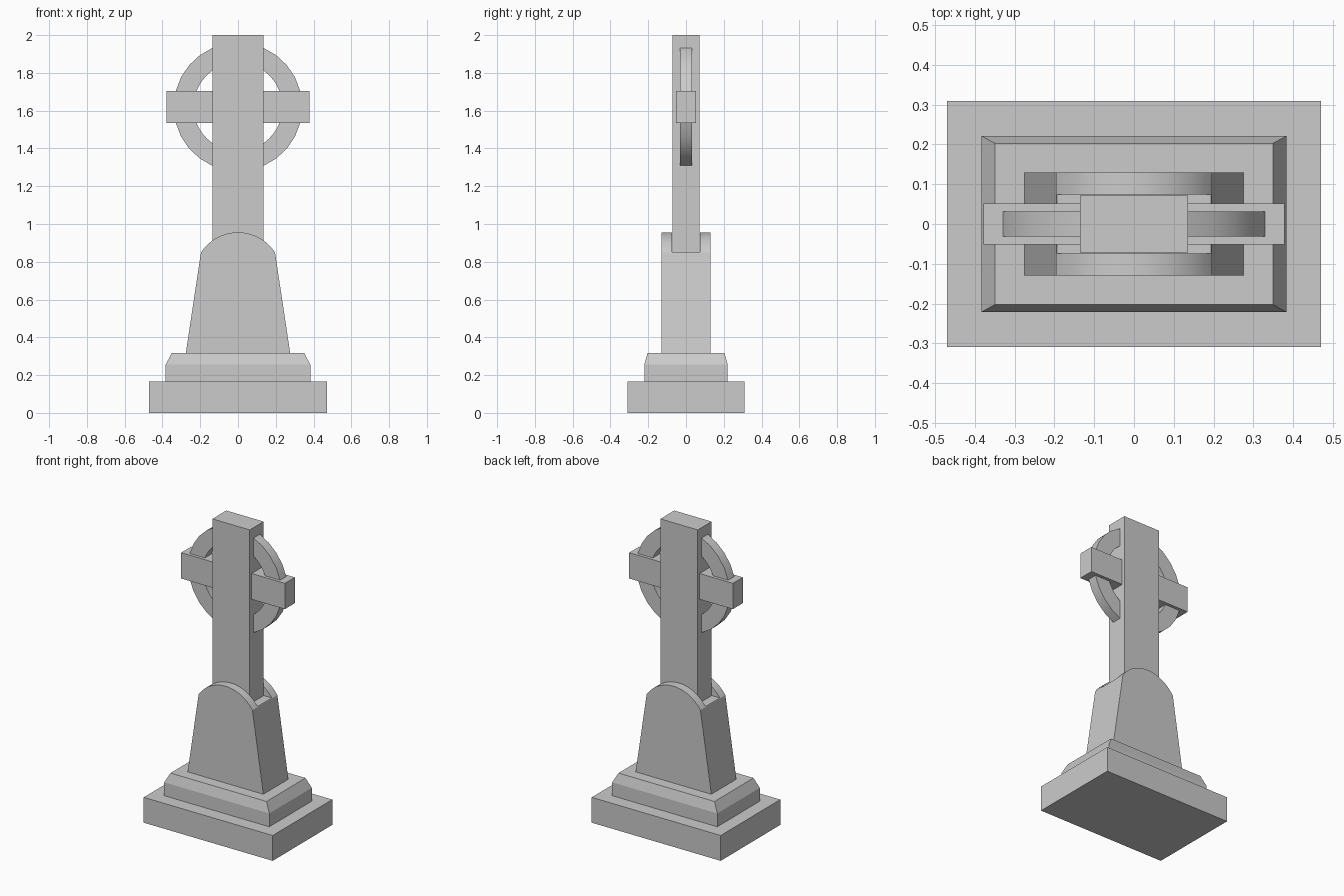
import bpy, bmesh
from math import sin, cos, asin, acos, atan2

if "Cube" in bpy.data.objects:
    bpy.data.objects.remove(bpy.data.objects["Cube"])


def finish(name, bm, smooth=False):
    bmesh.ops.recalc_face_normals(bm, faces=bm.faces[:])
    mesh = bpy.data.meshes.new(name)
    bm.to_mesh(mesh)
    bm.free()
    ob = bpy.data.objects.new(name, mesh)
    bpy.context.collection.objects.link(ob)
    if smooth:
        smooth_edges(ob)
    return ob


def smooth_edges(ob):
    bpy.ops.object.select_all(action='DESELECT')
    bpy.context.view_layer.objects.active = ob
    ob.select_set(True)
    bpy.ops.object.shade_smooth_by_angle(angle=0.35)


def stack(name, levels, x=0.0):
    """Solid through rectangles given as (half x, half y, z)."""
    bm = bmesh.new()
    rings = [[bm.verts.new((x + sx * hx, sy * hy, z))
              for sx, sy in ((-1, -1), (1, -1), (1, 1), (-1, 1))]
             for hx, hy, z in levels]
    bm.faces.new(rings[0])
    bm.faces.new(rings[-1])
    for a, b in zip(rings, rings[1:]):
        for i in range(4):
            j = (i + 1) % 4
            bm.faces.new((a[i], a[j], b[j], b[i]))
    return finish(name, bm)


def prism(name, points, depth):
    """Extrude an xz outline to y = +-depth."""
    bm = bmesh.new()
    face = bm.faces.new([bm.verts.new((x, -depth, z)) for x, z in points])
    out = bmesh.ops.extrude_face_region(bm, geom=[face])
    moved = [v for v in out['geom'] if isinstance(v, bmesh.types.BMVert)]
    bmesh.ops.translate(bm, verts=moved, vec=(0, 2 * depth, 0))
    return finish(name, bm, True)


# Stepped base
stack("base_slab", [(0.47, 0.31, 0), (0.47, 0.31, 0.167)])
stack("chamfered_plinth", [(0.383, 0.221, 0.167), (0.383, 0.221, 0.255),
                           (0.35, 0.203, 0.318)])

# Tapered pedestal with arched top
half, spring, crown = 0.196, 0.85, 0.956
rise = crown - spring
radius = (half ** 2 + rise ** 2) / (2 * rise)
sweep = asin(half / radius)
n = 14
arch = [(radius * sin(sweep * (1 - 2 * i / n)),
         crown - radius + radius * cos(sweep * (1 - 2 * i / n)))
        for i in range(n + 1)]
pedestal = prism("arched_pedestal", [(-0.276, 0.318), (0.276, 0.318)] + arch, 0.13)

# Slot across the arch that receives the shaft
cutter = stack("slot_cutter", [(0.4, 0.074, 0.853), (0.4, 0.074, 1.1)])
cutter.hide_render = True
mod = pedestal.modifiers.new("slot", 'BOOLEAN')
mod.operation = 'DIFFERENCE'
mod.solver = 'EXACT'
mod.object = cutter
bpy.context.view_layer.objects.active = pedestal
bpy.ops.object.modifier_apply(modifier=mod.name)
bpy.data.objects.remove(cutter)
smooth_edges(pedestal)

# Cross
sx, arm, mid = 0.136, 0.085, 1.62
stack("cross_shaft", [(sx, 0.072, 0.853), (sx, 0.072, 2.0)])
for side, s in (("left", -1), ("right", 1)):
    stack("cross_arm_" + side, [(0.121, 0.052, mid - arm), (0.121, 0.052, mid + arm)],
          s * (sx + 0.121))

# Quarter ring pieces between shaft and arms
def arc(r, steps=4):
    a, b = asin(arm / r), acos(sx / r)
    return [(r * cos(a + (b - a) * i / steps), r * sin(a + (b - a) * i / steps))
            for i in range(steps + 1)]


quarter = arc(0.34) + arc(0.235)[::-1]
for side, s in (("left", -1), ("right", 1)):
    for level, t in (("lower", -1), ("upper", 1)):
        prism(f"ring_{level}_{side}", [(s * x, mid + t * z) for x, z in quarter], 0.032)
